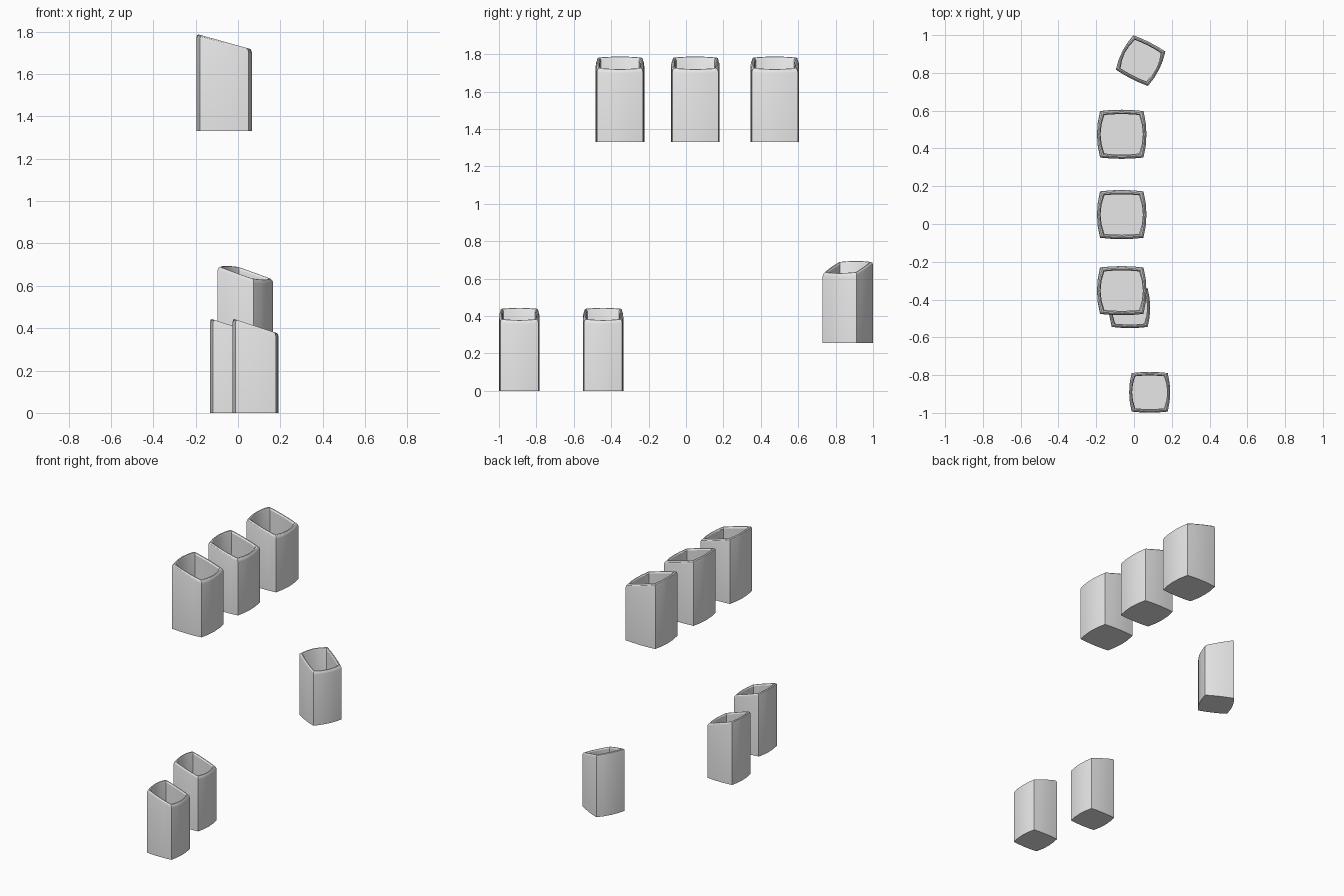
import bpy, bmesh, math

cube = bpy.data.objects.get("Cube")
if cube:
    bpy.data.objects.remove(cube, do_unlink=True)

grey = bpy.data.materials.new("plain_grey")
grey.use_nodes = True
color = (0.8, 0.8, 0.8, 1)
grey.diffuse_color = color
grey.node_tree.nodes["Principled BSDF"].inputs["Base Color"].default_value = color

SEGMENTS = 4      # per bulged side
HEIGHT = 0.423    # rim height at the centre
SLOPE = 0.28      # rim falls toward +x
FLOOR = 0.02


def outline(hx, hy, bulge_x, bulge_y):
    """Counterclockwise square with bowed sides."""
    pts = []
    for i in range(SEGMENTS):
        s = 2 * i / SEGMENTS - 1
        pts.append((hx + bulge_x * (1 - s * s), s * hy))
    for i in range(SEGMENTS):
        s = 2 * i / SEGMENTS - 1
        pts.append((-s * hx, hy + bulge_y * (1 - s * s)))
    return pts + [(-x, -y) for x, y in pts]


def build_pot_mesh():
    outer = outline(0.115, 0.123, 0.016, 0.007)
    inner = outline(0.092, 0.102, 0.020, 0.005)
    bm = bmesh.new()

    def ring(t, drop=None, level=None):
        verts = []
        for (ax, ay), (bx, by) in zip(outer, inner):
            x, y = ax + (bx - ax) * t, ay + (by - ay) * t
            z = level if drop is None else HEIGHT - SLOPE * x - drop
            verts.append(bm.verts.new((x, y, z)))
        return verts

    # Outer wall, rounded sloping rim, inner wall
    rings = [ring(0, level=0), ring(0, 0.018), ring(0.15, 0.006),
             ring(0.45, 0), ring(0.75, 0), ring(1, 0.01), ring(1, level=FLOOR)]
    n = len(outer)
    for a, b in zip(rings, rings[1:]):
        for i in range(n):
            j = (i + 1) % n
            bm.faces.new((a[i], a[j], b[j], b[i]))
    # Underside and inner floor
    bm.faces.new(rings[0][::-1])
    bm.faces.new(rings[-1])
    mesh = bpy.data.meshes.new("pot")
    bm.to_mesh(mesh)
    bm.free()
    mesh.materials.append(grey)
    return mesh


pot = build_pot_mesh()


def place(name, location, width=1, height=1, turn=0):
    ob = bpy.data.objects.new(name, pot)
    ob.location = location
    ob.scale = (width, width, height)
    ob.rotation_euler.z = math.radians(turn)
    bpy.context.collection.objects.link(ob)
    return ob


# Upper row of three large pots
upper = [place("upper_pot_" + str(i + 1), (-0.065, y, 1.33))
         for i, y in enumerate((-0.353, 0.05, 0.475))]

# Smaller pots below
place("lower_front_pot", (0.083, -0.891, 0), 0.83, 0.97)
place("lower_middle_pot", (-0.023, -0.443, 0), 0.83, 0.97)
place("turned_back_pot", (0.035, 0.865, 0.255), 0.83, 0.96, -27)

# Smooth bowed sides, crisp corners (shared mesh)
bpy.ops.object.select_all(action='DESELECT')
upper[0].select_set(True)
bpy.context.view_layer.objects.active = upper[0]
bpy.ops.object.shade_smooth_by_angle(angle=math.radians(30))
